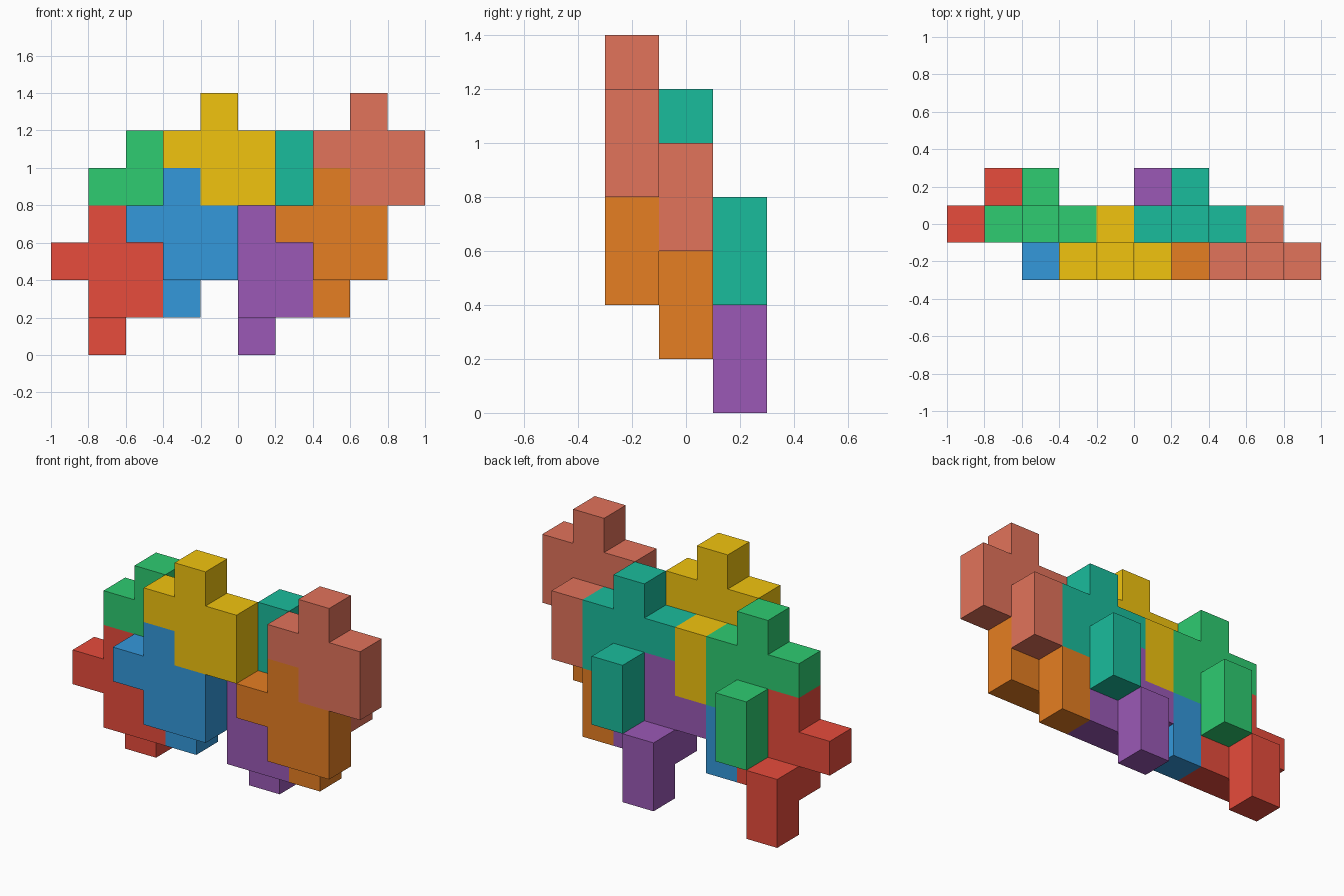
import bpy, bmesh
from mathutils import Vector

if "Cube" in bpy.data.objects:
    bpy.data.objects.remove(bpy.data.objects["Cube"])

U = 0.2  # edge of one cube

# One interlocking piece as cubes (x, y, z) relative to its top cube
PIECE = {(0, 0, 0), (-1, 0, -1), (0, 0, -1), (1, 0, -1), (0, 0, -2), (1, 0, -2),
         (0, 1, -2), (0, 1, -3)}

# Name, grid cell of the top cube, colour
PIECES = [
    ("red_piece", (1, 1, 3), "E74C3C"),
    ("green_piece", (2, 1, 5), "2ECC71"),
    ("blue_piece", (3, 0, 4), "3498DB"),
    ("yellow_piece", (4, 0, 6), "F1C40F"),
    ("purple_piece", (5, 1, 3), "9B59B6"),
    ("teal_piece", (6, 1, 5), "1ABC9C"),
    ("orange_piece", (7, 0, 4), "E67E22"),
    ("salmon_piece", (8, 0, 6), "E2735B"),
]


def linear(hex_colour):
    vals = [int(hex_colour[i:i + 2], 16) / 255 for i in (0, 2, 4)]
    return [v / 12.92 if v < 0.04045 else ((v + 0.055) / 1.055) ** 2.4 for v in vals] + [1]


def piece_mesh(name):
    """Outer skin of the piece: only cube sides without a neighbour."""
    bm = bmesh.new()
    for cell in PIECE:
        for axis in range(3):
            for sign in (-1, 1):
                step = Vector((0, 0, 0))
                step[axis] = sign
                if tuple(int(c + s) for c, s in zip(cell, step)) in PIECE:
                    continue
                u, v = Vector((0, 0, 0)), Vector((0, 0, 0))
                u[(axis + 1) % 3] = 0.5
                v[(axis + 2) % 3] = 0.5 * sign
                mid = Vector(cell) + Vector((0.5, 0.5, 0.5)) + step * 0.5
                bm.faces.new([bm.verts.new((mid + a * u + b * v) * U)
                              for a, b in ((-1, -1), (1, -1), (1, 1), (-1, 1))])
    bmesh.ops.remove_doubles(bm, verts=bm.verts, dist=0.001)
    bmesh.ops.recalc_face_normals(bm, faces=bm.faces)
    # Merge the coplanar squares into clean flat sides
    bmesh.ops.dissolve_limit(bm, angle_limit=0.01, verts=bm.verts, edges=bm.edges)
    mesh = bpy.data.meshes.new(name)
    bm.to_mesh(mesh)
    bm.free()
    return mesh


# Place the eight identical pieces
for name, (i, j, k), colour in PIECES:
    ob = bpy.data.objects.new(name, piece_mesh(name))
    ob.location = (-1 + i * U, -0.3 + j * U, k * U)
    mat = bpy.data.materials.new(name)
    mat.diffuse_color = linear(colour)
    mat.use_nodes = True
    mat.node_tree.nodes["Principled BSDF"].inputs["Base Color"].default_value = mat.diffuse_color
    ob.data.materials.append(mat)
    bpy.context.collection.objects.link(ob)
